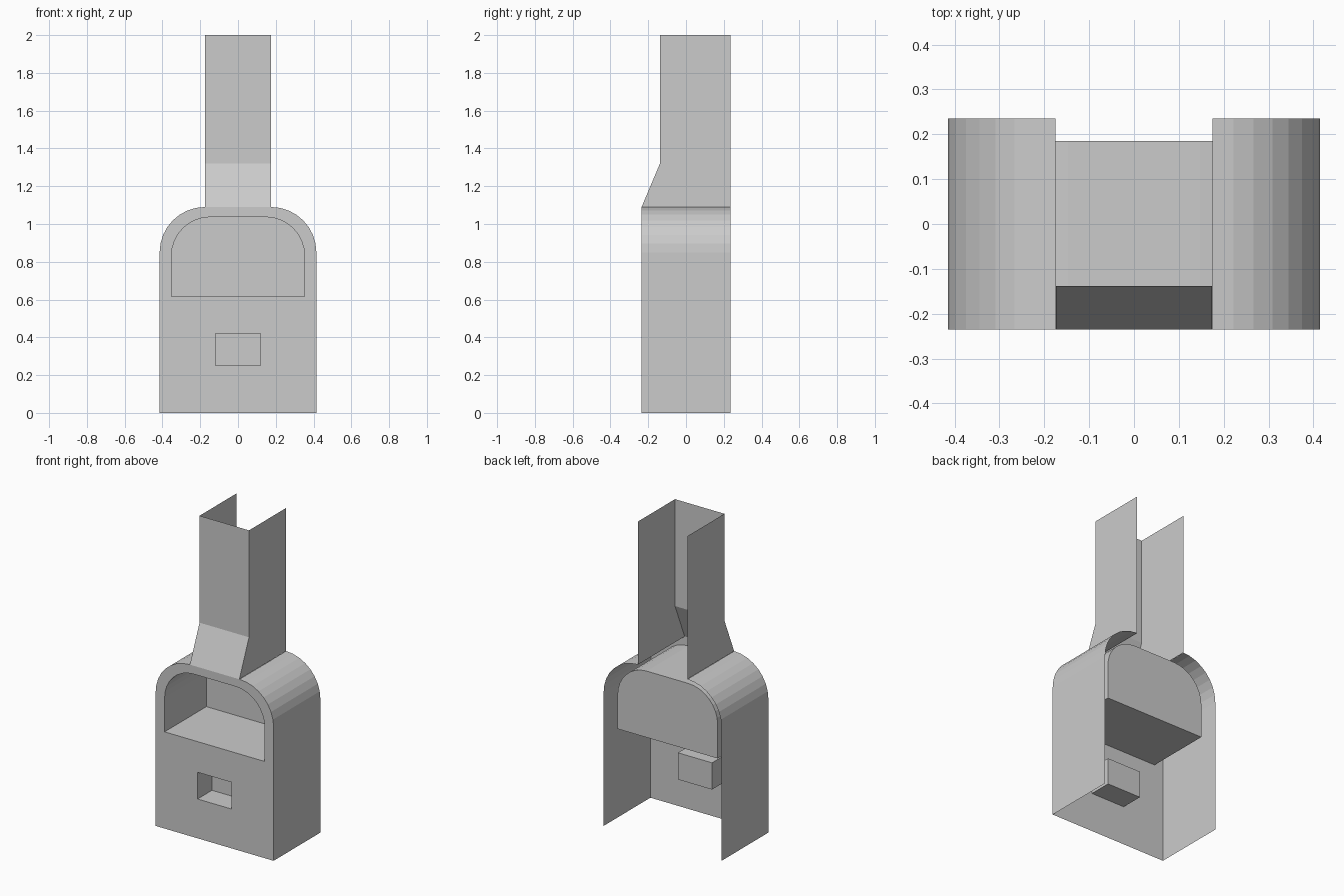
import bpy, bmesh
from math import sin, cos, pi

if "Cube" in bpy.data.objects:
    bpy.data.objects.remove(bpy.data.objects["Cube"])

FRONT, BACK = -0.235, 0.235


def arch(half, z0, z1, rad, seg=8):
    """Rectangle outline in x/z with two rounded top corners."""
    right = [(half, z0)]
    for i in range(seg + 1):
        a = i * pi / 2 / seg
        right.append((half - rad + rad * cos(a), z1 - rad + rad * sin(a)))
    return right + [(-x, z) for x, z in reversed(right)]


def ring(bm, pts, y):
    return [bm.verts.new((x, y, z)) for x, z in pts]


def loft(bm, a, b, skip=()):
    n = len(a)
    for i in range(n):
        if i not in skip:
            j = (i + 1) % n
            bm.faces.new((a[i], a[j], b[j], b[i]))


def loop_edges(bm, vs):
    out = []
    for i in range(len(vs)):
        pair = (vs[i - 1], vs[i])
        out.append(bm.edges.get(pair) or bm.edges.new(pair))
    return out


def finish(bm, name):
    bmesh.ops.recalc_face_normals(bm, faces=bm.faces[:])
    # make the front-most upright panel look towards -y
    panel = max((f for f in bm.faces if abs(f.normal.y) > 0.8
                 and f.calc_center_median().y < -0.1), key=lambda f: f.calc_area())
    if panel.normal.y > 0:
        bmesh.ops.reverse_faces(bm, faces=bm.faces[:])
    me = bpy.data.meshes.new(name)
    bm.to_mesh(me)
    bm.free()
    ob = bpy.data.objects.new(name, me)
    bpy.context.collection.objects.link(ob)
    return ob


# Hearth body: open-backed shell, no floor, open under the chimney
bm = bmesh.new()
outline = arch(0.415, 0.0, 1.09, 0.24)
front = ring(bm, outline, FRONT)
n = len(outline)
loft(bm, front, ring(bm, outline, BACK), skip=(n // 2 - 1, n - 1))
edges = loop_edges(bm, front)

# Arched oven niche and small square niche, both recessed from the front
small = [(0.12, 0.25), (0.12, 0.42), (-0.12, 0.42), (-0.12, 0.25)]
for pts, depth in ((arch(0.352, 0.615, 1.037, 0.205), 0.185), (small, -0.09)):
    mouth, end = ring(bm, pts, FRONT), ring(bm, pts, depth)
    loft(bm, mouth, end)
    bm.faces.new(end)
    edges += loop_edges(bm, mouth)

# Front wall with the two openings
bmesh.ops.triangle_fill(bm, edges=edges, use_beauty=True, normal=(0, -1, 0))
finish(bm, "hearth_body")

# Chimney: sloped front, straight flue, open back and top
bm = bmesh.new()
side = [(BACK, 1.09), (FRONT, 1.09), (-0.138, 1.32), (-0.138, 2.0), (BACK, 2.0)]
left, right = ([bm.verts.new((x, y, z)) for y, z in side] for x in (-0.174, 0.174))
bm.faces.new(left)
bm.faces.new(right)
loft(bm, left, right, skip=(0, 3, 4))
finish(bm, "chimney")
